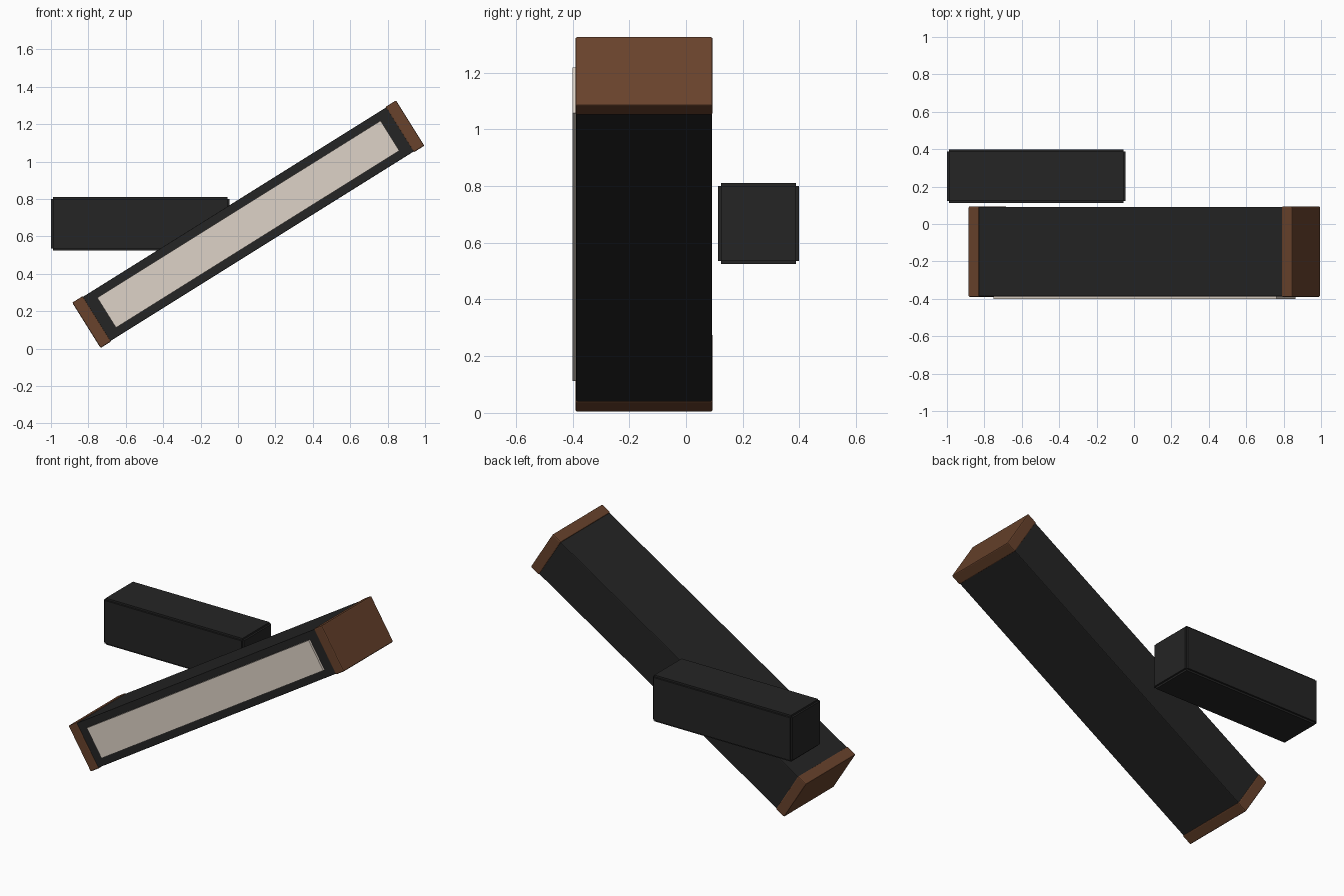
import bpy, math
from mathutils import Matrix, Vector

if "Cube" in bpy.data.objects:
    bpy.data.objects.remove(bpy.data.objects["Cube"])

TILT = math.radians(32)
CENTRE = Vector((0.055, 0, 0.665))   # middle of the tilted cabinet


def material(name, rgb):
    m = bpy.data.materials.new(name)
    m.diffuse_color = (*rgb, 1)
    m.use_nodes = True
    m.node_tree.nodes["Principled BSDF"].inputs["Base Color"].default_value = m.diffuse_color
    return m


BLACK = material("black_vinyl", (0.018, 0.018, 0.018))
WOOD = material("wood", (0.14, 0.055, 0.025))
CLOTH = material("cloth", (0.73, 0.65, 0.57))


def box(name, loc, size, mat, bevel=0.0, segments=2, profile=0.5, tilt=0.0):
    bpy.ops.mesh.primitive_cube_add(size=1, location=loc, rotation=(0, -tilt, 0))
    ob = bpy.context.object
    ob.name = name
    ob.data.transform(Matrix.Diagonal((*size, 1)))
    ob.data.materials.append(mat)
    if bevel:
        b = ob.modifiers.new("edges", 'BEVEL')
        b.width, b.segments, b.profile = bevel, segments, profile
    return ob


def tilted(name, along, y, size, mat, bevel):
    # place a part at a distance along the sloping long axis
    loc = CENTRE + Vector((along * math.cos(TILT), y, along * math.sin(TILT)))
    return box(name, loc, size, mat, bevel, tilt=TILT)


# tilted cabinet with wooden end caps and a raised cloth panel on the front
tilted("cabinet_body", 0, -0.148, (1.93, 0.478, 0.278), BLACK, 0.004)
for side, label in ((-1, "lower"), (1, "upper")):
    tilted(label + "_end_cap", side * 0.9875, -0.148, (0.066, 0.484, 0.286), WOOD, 0.006)
tilted("front_cloth_panel", 0, -0.392, (1.786, 0.016, 0.189), CLOTH, 0)

# separate level box behind, with stepped (rebated) edges
box("rear_box", (-0.5225, 0.2555, 0.668), (0.955, 0.287, 0.286), BLACK, 0.011, 2, 0.0)
